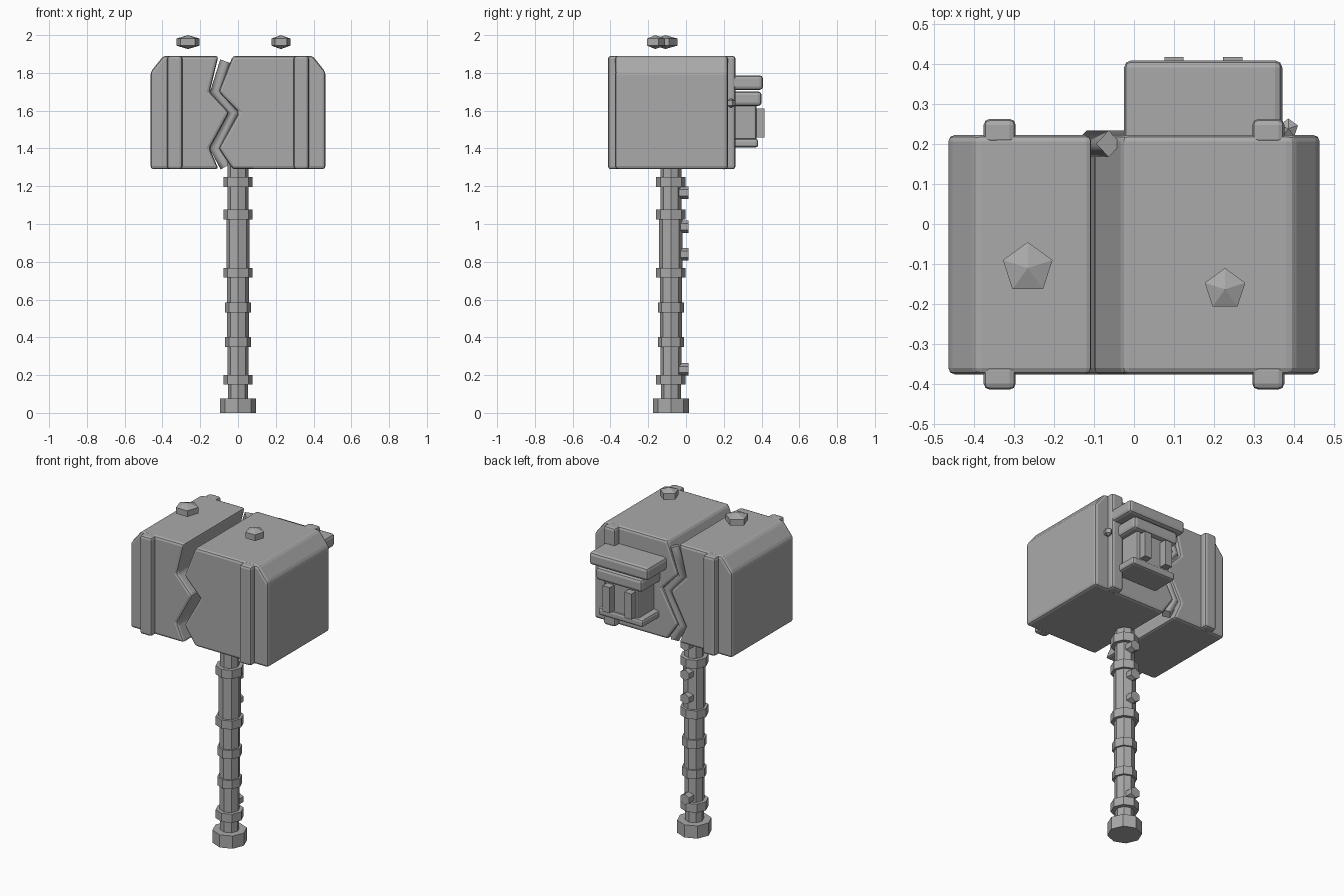
import bpy, bmesh
from math import pi, radians
from mathutils import Matrix

cube = bpy.data.objects.get("Cube")
if cube:
    bpy.data.objects.remove(cube, do_unlink=True)

stone = bpy.data.materials.new("grey_stone")
stone.use_nodes = True
GREY = (0.4, 0.4, 0.4, 1)
stone.diffuse_color = GREY
stone.node_tree.nodes["Principled BSDF"].inputs["Base Color"].default_value = GREY


def finish(name, bm, bevel=0, segments=2):
    bmesh.ops.recalc_face_normals(bm, faces=bm.faces)
    mesh = bpy.data.meshes.new(name)
    bm.to_mesh(mesh)
    bm.free()
    mesh.materials.append(stone)
    obj = bpy.data.objects.new(name, mesh)
    bpy.context.collection.objects.link(obj)
    if bevel:
        mod = obj.modifiers.new("bevel", "BEVEL")
        mod.width = bevel
        mod.segments = segments
        mod.limit_method = "ANGLE"
        mod.angle_limit = radians(25)
    return obj


def box(name, x, y, z, bevel=0):
    """Box from its low and high limits on each axis."""
    bm = bmesh.new()
    bmesh.ops.create_cube(bm, size=1)
    for v in bm.verts:
        v.co = [lim[0] if c < 0 else lim[1] for c, lim in zip(v.co, (x, y, z))]
    return finish(name, bm, bevel)


def extrude_outline(name, outline, y0, y1, bevel):
    """Closed x-z outline pulled along y."""
    bm = bmesh.new()
    face = bm.faces.new([bm.verts.new((x, y0, z)) for x, z in outline])
    grown = bmesh.ops.extrude_face_region(bm, geom=[face])["geom"]
    for v in grown:
        if isinstance(v, bmesh.types.BMVert):
            v.co.y = y1
    return finish(name, bm, bevel)


def prism(name, radius, z0, z1):
    """Eight-sided length of the handle."""
    bm = bmesh.new()
    place = Matrix.Translation((0, HANDLE_Y, (z0 + z1) / 2))
    bmesh.ops.create_cone(bm, cap_ends=True, segments=8, radius1=radius,
                          radius2=radius, depth=z1 - z0, matrix=place)
    return finish(name, bm)


def pebble(name, centre, radius, half_height):
    bm = bmesh.new()
    place = Matrix.Translation(centre) @ Matrix.Diagonal((radius / 0.866, radius / 0.866, half_height, 1))
    bmesh.ops.create_uvsphere(bm, u_segments=5, v_segments=3, radius=1, matrix=place)
    return finish(name, bm)


HANDLE_Y = -0.08
BOTTOM, TOP = 1.29, 1.89
FRONT, BACK = -0.375, 0.222

# Head halves, split by a zigzag crack
crack_z = (TOP, 1.70, 1.59, 1.40, BOTTOM)
left_edge = list(zip((-0.103, -0.15, -0.047, -0.15, -0.103), crack_z))
right_edge = list(zip((-0.028, -0.103, 0.004, -0.103, -0.028), crack_z))
for name, side, edge in (("head_right_half", -1, left_edge), ("head_left_half", 1, right_edge)):
    outer = [(side * 0.463, BOTTOM), (side * 0.463, 1.805), (side * 0.395, TOP)]
    extrude_outline(name, edge + outer, FRONT, BACK, 0.016)

# Vertical straps on the front and back
for side, word in ((-1, "right"), (1, "left")):
    x = sorted((side * 0.295, side * 0.375))
    box("front_strap_" + word, x, (-0.413, -0.35), (BOTTOM, TOP), 0.015)
    box("back_strap_" + word, x, (0.197, 0.262), (BOTTOM, TOP), 0.015)

# Zigzag vein along the back of the crack
curve = bpy.data.curves.new("crack_vein", "CURVE")
curve.dimensions = "3D"
curve.bevel_depth = 0.033
curve.bevel_resolution = 0
curve.use_fill_caps = True
path = [(-0.063, 1.86), (-0.118, 1.70), (-0.018, 1.59), (-0.118, 1.40), (-0.063, 1.305)]
spline = curve.splines.new("POLY")
spline.points.add(len(path) - 1)
for point, (x, z) in zip(spline.points, path):
    point.co = (x, 0.2, z, 1)
curve.materials.append(stone)
bpy.context.collection.objects.link(bpy.data.objects.new("crack_vein", curve))

# Carved block on the back: stacked ledges and two posts
box("carving_brow", (-0.025, 0.37), (0.2, 0.408), (1.71, 1.787), 0.018)
box("carving_ledge", (0.02, 0.33), (0.2, 0.4), (1.625, 1.702), 0.018)
box("carving_body", (0.06, 0.29), (0.2, 0.372), (1.44, 1.635), 0.01)
box("carving_base", (0.025, 0.325), (0.2, 0.382), (1.405, 1.452), 0.014)
for i, x in enumerate((0.1, 0.246)):
    box(f"carving_post_{i}", (x - 0.024, x + 0.024), (0.34, 0.416), (1.457, 1.612))

# Loose pebbles
pebble("pebble_large", (-0.265, -0.11, 1.963), 0.065, 0.037)
pebble("pebble_small", (0.227, -0.163, 1.963), 0.053, 0.037)
pebble("pebble_side", (0.385, 0.238, 1.64), 0.025, 0.025)

# Handle: shaft lengths, rings and pommel
for i, (r, z0, z1) in enumerate(((0.053, 0.05, 0.17), (0.056, 0.17, 0.38), (0.058, 0.38, 0.74),
                                 (0.062, 0.74, 1.05), (0.055, 1.05, 1.34))):
    prism(f"shaft_{i}", r, z0, z1)
for i, (r, z) in enumerate(((0.078, 0.175), (0.069, 0.375), (0.069, 0.558),
                            (0.078, 0.742), (0.078, 1.05), (0.078, 1.222))):
    prism(f"ring_{i}", r, z - 0.026, z + 0.026)
prism("pommel", 0.096, 0, 0.077)

# Studs on the back of the handle
for i, z in enumerate((0.23, 0.84, 0.985, 1.165)):
    bm = bmesh.new()
    turn = Matrix.Translation((0, -0.034, z)) @ Matrix.Rotation(pi / 2, 4, "X")
    bmesh.ops.create_cone(bm, cap_ends=True, segments=6, radius1=0.033,
                          radius2=0.033, depth=0.092, matrix=turn)
    finish(f"stud_{i}", bm)
